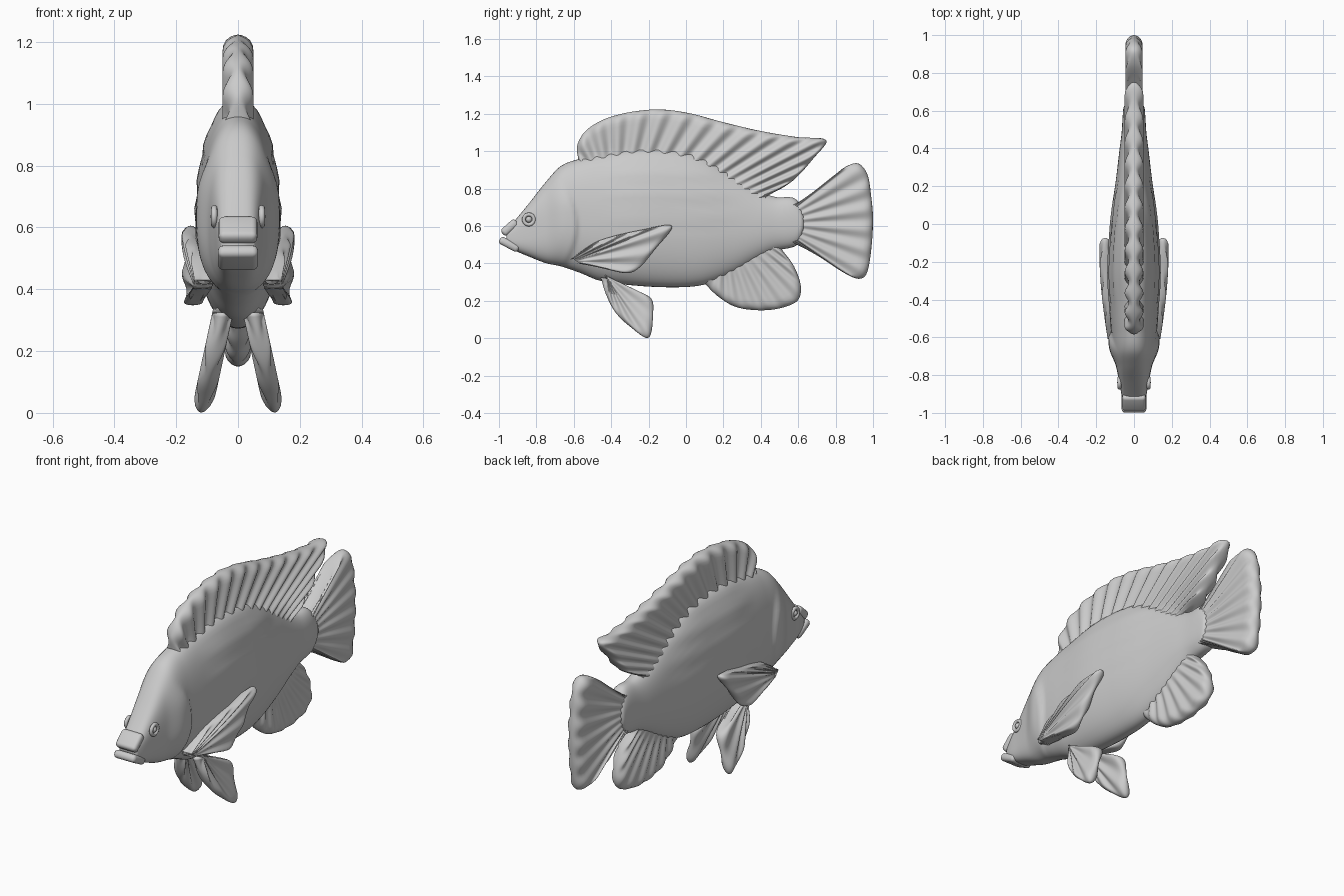
import bpy, bmesh, math
from mathutils import Vector

if "Cube" in bpy.data.objects:
    bpy.data.objects.remove(bpy.data.objects["Cube"])


def hermite(keys, t):
    """Smooth interpolation of rows (t, a, b, ...) at t."""
    i = max(0, min(len(keys) - 2, sum(k[0] <= t for k in keys) - 1))
    a, b = keys[i], keys[i + 1]
    p, n = keys[max(i - 1, 0)], keys[min(i + 2, len(keys) - 1)]
    h = b[0] - a[0]
    s = (t - a[0]) / h
    out = []
    for c in range(1, len(a)):
        m0 = (b[c] - p[c]) / (b[0] - p[0]) * h
        m1 = (n[c] - a[c]) / (n[0] - a[0]) * h
        out.append((2*s**3 - 3*s*s + 1) * a[c] + (s**3 - 2*s*s + s) * m0
                   + (3*s*s - 2*s**3) * b[c] + (s**3 - s*s) * m1)
    return out


def step(x):
    x = max(0.0, min(1.0, x))
    return x * x * (3 - 2 * x)


def loft(name, rings):
    """Closed skin through equal-length rings, capped at both ends."""
    bm = bmesh.new()
    vs = [[bm.verts.new(p) for p in r] for r in rings]
    n = len(vs[0])
    for a, b in zip(vs, vs[1:]):
        for i in range(n):
            j = (i + 1) % n
            bm.faces.new((a[i], a[j], b[j], b[i]))
    bm.faces.new(vs[0])
    bm.faces.new(vs[-1])
    bmesh.ops.remove_doubles(bm, verts=bm.verts, dist=0.0004)
    bmesh.ops.recalc_face_normals(bm, faces=bm.faces)
    me = bpy.data.meshes.new(name)
    bm.to_mesh(me)
    bm.free()
    for p in me.polygons:
        p.use_smooth = True
    ob = bpy.data.objects.new(name, me)
    bpy.context.collection.objects.link(ob)
    return ob


def fin(name, root, edge, thick, rays, depth=0.3, center=lambda y, z: 0.0,
        mirror=False, soft=0.05, nv=14):
    """Ribbed fin: rays run from the root line to the outline (y, z points)."""
    keys, d = [], 0.0
    for i, p in enumerate(edge):
        if i:
            d += math.dist(p, edge[i - 1])
        keys.append((d, *p))
    nu = rays * 10
    rings = []
    for k in range(nu + 1):
        u = k / nu
        T = Vector(hermite(keys, u * d))
        R = Vector(root[0]).lerp(Vector(root[1]), u)
        L = (T - R).length
        wave = 1 - depth * (0.5 - 0.5 * math.cos(2 * math.pi * rays * u))
        side = []
        for j in range(nv + 1):
            v = math.sin(j / nv * math.pi / 2)
            q = R.lerp(T, v)
            e = 1 - min((1 - v) * L / soft, 1)
            w = thick * math.sqrt(max(0, 1 - e * e))
            w *= 1 + (wave - 1) * step(v * 2.5)
            side.append((center(q.x, q.y), w, q))
        rings.append([(c + w, q.x, q.y) for c, w, q in side]
                     + [(c - w, q.x, q.y) for c, w, q in reversed(side[:-1])])
    ob = loft(name, rings)
    if mirror:
        ob.modifiers.new("Mirror", 'MIRROR')
    return ob


# Body: y, top, bottom, half width, squareness
SECTIONS = [
    (-0.96, 0.58, 0.505, 0.052, 3.2), (-0.915, 0.63, 0.47, 0.064, 3.2),
    (-0.835, 0.727, 0.435, 0.078, 3.0), (-0.75, 0.835, 0.402, 0.096, 2.6),
    (-0.67, 0.92, 0.385, 0.115, 2.3), (-0.567, 0.96, 0.35, 0.122, 2.2),
    (-0.46, 0.985, 0.308, 0.130, 2.1), (-0.25, 1.015, 0.28, 0.139, 2.1),
    (-0.03, 1.003, 0.273, 0.127, 2.1), (0.1, 0.965, 0.288, 0.114, 2.1),
    (0.25, 0.88, 0.345, 0.094, 2.1), (0.4, 0.785, 0.43, 0.076, 2.2),
    (0.48, 0.755, 0.468, 0.066, 2.3), (0.57, 0.752, 0.487, 0.06, 2.4),
    (0.605, 0.725, 0.51, 0.057, 2.4), (0.628, 0.68, 0.56, 0.05, 2.2),
    (0.637, 0.65, 0.60, 0.02, 2.0)]
rings = []
for k in range(131):
    y = -0.96 + 1.597 * k / 130
    top, bot, w, e = hermite(SECTIONS, y)
    zc = bot + 0.45 * (top - bot)
    ring = []
    for i in range(56):
        a = 2 * math.pi * i / 56
        c, s = math.cos(a), math.sin(a)
        x = w * math.copysign(abs(c) ** (2 / e), c)
        z = zc + (top - zc if s > 0 else zc - bot) * math.copysign(abs(s) ** (2 / e), s)
        # raised gill cover with a curved rear edge
        gill = -0.565 - 1.6 * (z - 0.6) ** 2
        lift = 0.016 * step((gill - y) / 0.035) * step((y + 0.76) / 0.12) * step((0.86 - z) / 0.15)
        # shallow lengthwise flank grooves
        groove = 0.004 * step((y + 0.5) / 0.2) * step((0.35 - y) / 0.3) * math.cos((z - 0.88) * 55)
        ring.append((x + (lift + groove * step((z - 0.55) / 0.1)) * c, y, z))
    rings.append(ring)
loft("body", rings)

# Dorsal, tail and anal fins on the centre line
fin("dorsal_fin", [(-0.55, 0.93), (0.42, 0.73)],
    [(-0.575, 0.95), (-0.582, 1.03), (-0.53, 1.115), (-0.4, 1.185), (-0.18, 1.223),
     (0, 1.207), (0.2, 1.155), (0.4, 1.108), (0.6, 1.075), (0.75, 1.058), (0.68, 0.96),
     (0.58, 0.85), (0.49, 0.79), (0.42, 0.768)], 0.05, 16, 0.42)
fin("tail_fin", [(0.54, 0.71), (0.54, 0.52)],
    [(0.58, 0.70), (0.65, 0.745), (0.77, 0.85), (0.85, 0.915), (0.92, 0.935), (0.968, 0.88),
     (0.99, 0.76), (1.0, 0.626), (0.985, 0.43), (0.96, 0.335), (0.92, 0.318),
     (0.85, 0.347), (0.717, 0.433), (0.58, 0.51)], 0.046, 13, 0.28)
fin("anal_fin", [(0.15, 0.38), (0.48, 0.52)],
    [(0.1, 0.292), (0.17, 0.225), (0.26, 0.17), (0.38, 0.15), (0.5, 0.16), (0.595, 0.2),
     (0.615, 0.27), (0.58, 0.38), (0.52, 0.465), (0.49, 0.5)], 0.042, 9, 0.28)

# Paired fins, mirrored across x
fin("pectoral_fins", [(-0.61, 0.43), (-0.57, 0.4)],
    [(-0.62, 0.415), (-0.56, 0.465), (-0.46, 0.524), (-0.246, 0.578), (-0.075, 0.6),
     (-0.166, 0.476), (-0.246, 0.38), (-0.31, 0.348), (-0.46, 0.378), (-0.6, 0.405)],
    0.03, 8, 0.45, lambda y, z: 0.108 + 0.045 * math.sin(min(1, (y + 0.62) / 0.48) * 1.6),
    True, 0.04)
fin("pelvic_fins", [(-0.43, 0.34), (-0.42, 0.32)],
    [(-0.44, 0.335), (-0.38, 0.287), (-0.25, 0.247), (-0.185, 0.212), (-0.175, 0.15),
     (-0.2, 0.003), (-0.3, 0.063), (-0.38, 0.142), (-0.43, 0.24), (-0.455, 0.325)],
    0.034, 6, 0.4, lambda y, z: 0.048 + 0.215 * (0.33 - z), True, 0.05)


# Lips: rounded blocks tilted along the snout and jaw
def lip(name, loc, size, tilt):
    bpy.ops.mesh.primitive_cube_add(size=1, location=loc, rotation=(math.radians(tilt), 0, 0))
    ob = bpy.context.object
    ob.name = name
    ob.scale = size
    bpy.ops.object.transform_apply(location=False, rotation=False, scale=True)
    b = ob.modifiers.new("Bevel", 'BEVEL')
    b.width, b.segments = 0.018, 4
    bpy.ops.object.shade_smooth()


lip("upper_lip", (0, -0.943, 0.592), (0.125, 0.1, 0.045), 42)
lip("lower_lip", (0, -0.945, 0.502), (0.13, 0.115, 0.042), -28)

# Eyes: ball inside a raised ring
for s, side in ((1, "right"), (-1, "left")):
    bpy.ops.mesh.primitive_torus_add(major_radius=0.027, minor_radius=0.010, major_segments=32,
                                     minor_segments=12, location=(s * 0.077, -0.84, 0.635),
                                     rotation=(0, math.pi / 2, 0))
    bpy.context.object.name = side + "_eye_ring"
    bpy.ops.object.shade_smooth()
    bpy.ops.mesh.primitive_uv_sphere_add(segments=24, ring_count=12, radius=0.017,
                                         location=(s * 0.072, -0.84, 0.635))
    bpy.context.object.name = side + "_eye"
    bpy.ops.object.shade_smooth()
